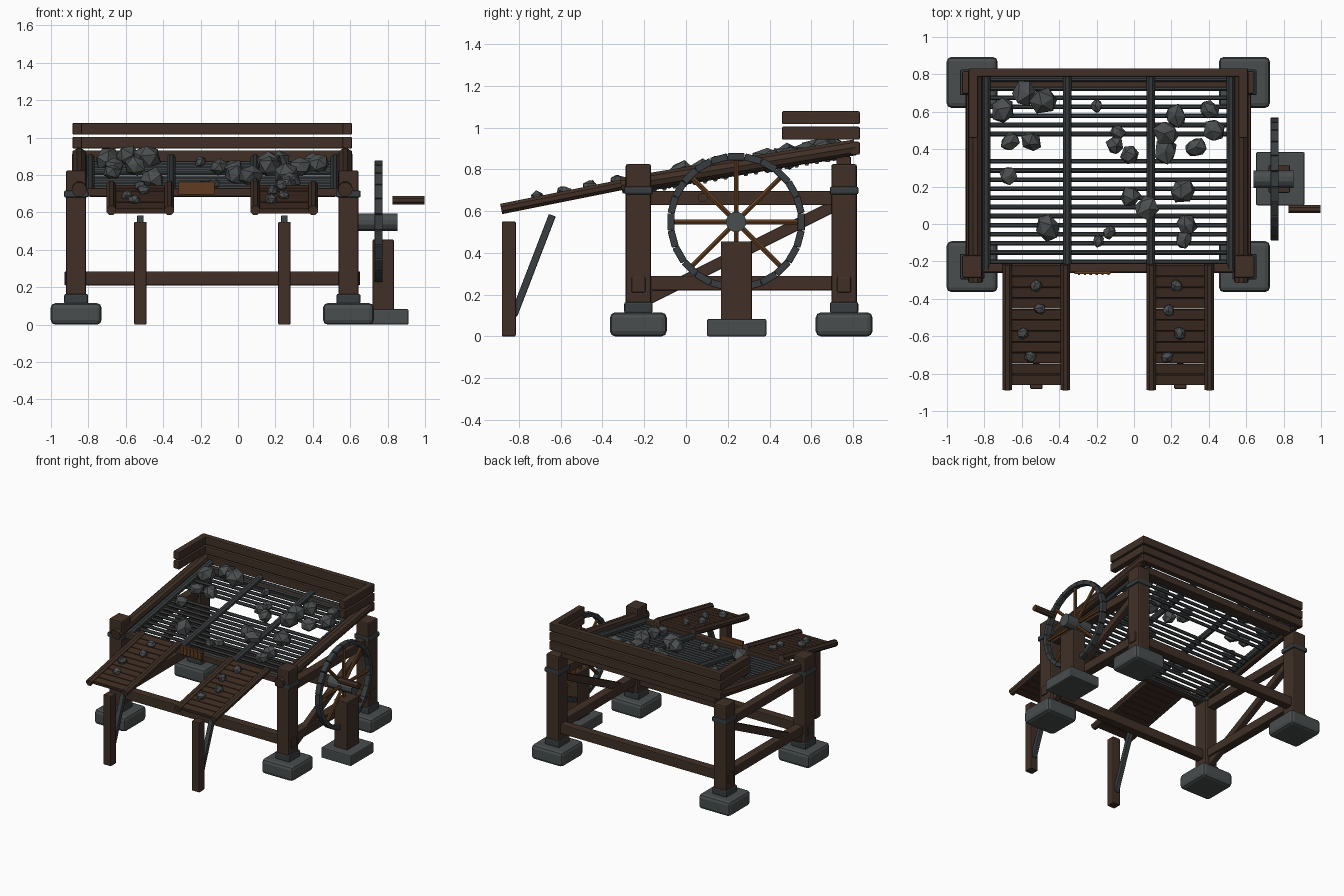
import bpy, bmesh, math, random
from mathutils import Vector, Matrix

if "Cube" in bpy.data.objects:
    bpy.data.objects.remove(bpy.data.objects["Cube"])

random.seed(4)
CX = -0.1375   # middle of the frame


def mat(name, c):
    m = bpy.data.materials.new(name)
    m.diffuse_color = (*c, 1)
    m.use_nodes = True
    m.node_tree.nodes["Principled BSDF"].inputs["Base Color"].default_value = m.diffuse_color
    return m


WOOD = mat("dark_wood", (0.052, 0.030, 0.020))
PLANK = mat("plank_wood", (0.048, 0.025, 0.016))
LIGHT = mat("light_wood", (0.115, 0.045, 0.014))
STONE = mat("stone", (0.066, 0.075, 0.077))
IRON = mat("iron", (0.040, 0.047, 0.050))
ROCK = mat("ore_rock", (0.070, 0.077, 0.078))


class Part:
    """Collects primitives into one named object."""
    def __init__(self, name, material):
        self.name, self.material, self.bm = name, material, bmesh.new()

    def frame(self, a, b):
        a, b = Vector(a), Vector(b)
        d = (b - a).normalized()
        up = Vector((0, 0, 1)) if abs(d.z) < 0.99 else Vector((0, 1, 0))
        x = d.cross(up).normalized()
        y = d.cross(x)
        m = Matrix((x, y, d)).transposed().to_4x4()
        m.translation = (a + b) / 2
        return m, (b - a).length

    def cube(self, m, size, bevel):
        vs = bmesh.ops.create_cube(self.bm, size=1, matrix=m @ Matrix.Diagonal((*size, 1)))['verts']
        if bevel:
            es = list({e for v in vs for e in v.link_edges})
            bmesh.ops.bevel(self.bm, geom=es, offset=bevel, segments=2, profile=0.5, affect='EDGES')

    def box(self, x0, x1, y0, y1, z0, z1, bevel=0.006):
        m = Matrix.Translation(((x0 + x1) / 2, (y0 + y1) / 2, (z0 + z1) / 2))
        self.cube(m, (x1 - x0, y1 - y0, z1 - z0), bevel)

    def beam(self, a, b, w, h, bevel=0.005):
        m, length = self.frame(a, b)
        self.cube(m, (w, h, length), bevel)

    def rod(self, a, b, r, n=8):
        m, length = self.frame(a, b)
        bmesh.ops.create_cone(self.bm, cap_ends=True, segments=n, radius1=r, radius2=r,
                              depth=length, matrix=m @ Matrix.Rotation(math.pi / n, 4, 'Z'))

    def done(self):
        bmesh.ops.recalc_face_normals(self.bm, faces=self.bm.faces)
        me = bpy.data.meshes.new(self.name)
        self.bm.to_mesh(me)
        self.bm.free()
        me.materials.append(self.material)
        ob = bpy.data.objects.new(self.name, me)
        bpy.context.collection.objects.link(ob)


def deck(y):     # height of the sloping grate bars
    return 0.69 + 0.173 * (y + 0.22)


def chute(y):    # height of the chute rails
    return 0.61 + 0.2 * (y + 0.885)


# Posts, footings and iron collars
posts, feet, collars = Part("posts", WOOD), Part("footings", STONE), Part("post_collars", IRON)
for x in (CX - 0.728, CX + 0.728):
    for y in (-0.228, 0.757):
        posts.box(x - .054, x + .054, y - .061, y + .061, 0.1, 0.825, 0.01)
        feet.box(x - .136, x + .136, y - .136, y + .136, 0, 0.115, 0.025)
        collars.box(x - .064, x + .064, y - .068, y + .068, 0.11, 0.165, 0.01)
        collars.box(x - .065, x + .065, y - .068, y + .068, 0.68, 0.717, 0.008)
for p in (posts, feet, collars):
    p.done()

# Stretchers, side rails and diagonal braces
s = Part("stretchers", WOOD)
for y in (-0.228, 0.757):
    s.box(CX - .79, CX + .79, y - .033, y + .033, 0.21, 0.285)
for k in (-1, 1):
    x = CX + k * 0.728
    s.box(x - .035, x + .035, -0.285, 0.815, 0.22, 0.29)
    s.box(x - .033, x + .033, -0.25, 0.78, 0.628, 0.695)
    s.beam((x, -0.2, 0.17), (x, 0.73, 0.635), 0.045, 0.055)
s.done()

# Sloping side logs and the front sill of the deck
logs = Part("deck_side_logs", WOOD)
for k in (-1, 1):
    logs.rod((CX + k * .711, -0.31, 0.722), (CX + k * .711, 0.81, 0.905), 0.04, 10)
logs.box(CX - .67, CX + .67, -0.255, -0.21, 0.685, 0.73, 0.005)
logs.box(CX - .67, CX + .67, 0.72, 0.79, 0.81, 0.86, 0.005)
logs.done()

# Grate: cross bars (with a gap of two missing ones) and long rails
g = Part("grate_bars", IRON)
for i in range(21):
    y = 0.773 - i * 0.0487
    if i not in (7, 8):
        g.rod((CX - .655, y, deck(y)), (CX + .655, y, deck(y)), 0.0125, 6)
g.done()
g = Part("grate_rails", IRON)
for x in (-0.79, -0.357, 0.09, 0.518):
    g.rod((x, -0.24, deck(-.24) + .022), (x, 0.80, deck(.8) + .022), 0.025, 8)
g.done()

# Hopper boards round the back
h = Part("hopper_boards", WOOD)
for i, z in enumerate((0.87, 0.942, 1.016)):
    h.box(CX - .747, CX + .747, 0.787, 0.832, z, z + .062)
    if i:
        for k in (-1, 1):
            x = CX + k * 0.722
            h.box(x - .025, x + .025, 0.46, 0.832, z, z + .062)
h.done()

# Chutes with plank floors, round rails, legs and iron struts
rails, floor = Part("chute_rails", WOOD), Part("chute_planks", PLANK)
legs, struts = Part("chute_legs", WOOD), Part("chute_struts", IRON)
for cx in (-0.522, 0.248):
    for k in (-1, 1):
        x = cx + k * 0.155
        rails.rod((x, -0.885, chute(-.885)), (x, -0.215, chute(-.215)), 0.027, 8)
    for i in range(11):
        y = -0.832 + i * 0.0583
        floor.beam((cx, y - .027, chute(y - .027) - .008), (cx, y + .027, chute(y + .027) - .008),
                   0.28, 0.028, 0.004)
    legs.box(cx - .033, cx + .033, -0.882, -0.815, 0, 0.55)
    struts.beam((cx, -0.825, 0.10), (cx, -0.64, 0.58), 0.035, 0.035)
for p in (rails, floor, legs, struts):
    p.done()

# Ribbed plate between the chutes
p = Part("front_plate", LIGHT)
p.box(-0.318, -0.125, -0.268, -0.25, 0.695, 0.765, 0.004)
for i in range(6):
    x = -0.30 + i * 0.0315
    p.box(x, x + .012, -0.274, -0.262, 0.705, 0.755, 0)
p.done()

# Hand wheel: segmented rim, spokes and hub
WY, WZ, WX = 0.24, 0.548, 0.752
rim, spokes = Part("wheel_rim", IRON), Part("wheel_spokes", LIGHT)
for i in range(24):
    a = i * math.tau / 24
    m = (Matrix.Translation((WX, WY, WZ)) @ Matrix.Rotation(a, 4, 'X')
         @ Matrix.Translation((0, 0, 0.312)))
    rim.cube(m, (0.043, 0.081, 0.034), 0.004)
for i in range(8):
    a = i * math.tau / 8
    spokes.rod((WX, WY, WZ), (WX, WY + .3 * math.cos(a), WZ + .3 * math.sin(a)), 0.013, 6)
rim.done()
spokes.done()
hub = Part("wheel_hub", STONE)
hub.rod((0.638, WY, WZ), (0.853, WY, WZ), 0.049, 12)
hub.done()

# Wheel stand and crank handle
b = Part("wheel_stand_base", STONE)
b.box(0.652, 0.912, 0.10, 0.385, 0, 0.083, 0.008)
b.done()
b = Part("wheel_stand_post", WOOD)
b.box(0.72, 0.833, 0.167, 0.316, 0.07, 0.455)
b.done()
b = Part("crank_handle", WOOD)
b.rod((0.825, 0.08, 0.665), (0.997, 0.08, 0.665), 0.024, 8)
b.done()

# Ore rocks: x, y, radius
DECK_ROCKS = [
    (-.70, .61, .075), (-.59, .70, .07), (-.49, .66, .075), (-.66, .44, .055), (-.55, .44, .06),
    (-.20, .63, .036), (-.09, .49, .045), (-.10, .42, .055), (-.02, .37, .055), (.22, .58, .065),
    (.17, .49, .07), (.17, .39, .07), (.40, .61, .055), (.43, .50, .065), (.33, .41, .06),
    (-.67, .26, .052), (-.46, -.02, .073), (-.19, -.09, .034), (-.13, -.045, .038),
    (-.02, .145, .06), (.07, .085, .068), (.26, .175, .068), (.28, -.005, .058), (.27, -.08, .05)]
CHUTE_ROCKS = [(-.525, -.33), (-.505, -.455), (-.595, -.585), (-.555, -.71),
               (.23, -.33), (.185, -.46), (.245, -.585), (.175, -.71)]


def rock(part, x, y, z, r):
    m = (Matrix.Translation((x, y, z)) @ Matrix.Rotation(random.uniform(0, 6), 4, 'Z')
         @ Matrix.Rotation(random.uniform(-.6, .6), 4, 'X') @ Matrix.Diagonal((r * 1.08, r * .95, r * .92, 1)))
    vs = bmesh.ops.create_icosphere(part.bm, subdivisions=1, radius=1)['verts']
    for v in vs:
        v.co = m @ (v.co * random.uniform(.85, 1.1))


rocks = Part("deck_rocks", ROCK)
for x, y, r in DECK_ROCKS:
    rock(rocks, x, y, deck(y) + 0.012 + r * 0.55, r)
rocks.done()
rocks = Part("chute_rocks", ROCK)
for x, y in CHUTE_ROCKS:
    rock(rocks, x, y, chute(y) + 0.022, 0.034)
rocks.done()
